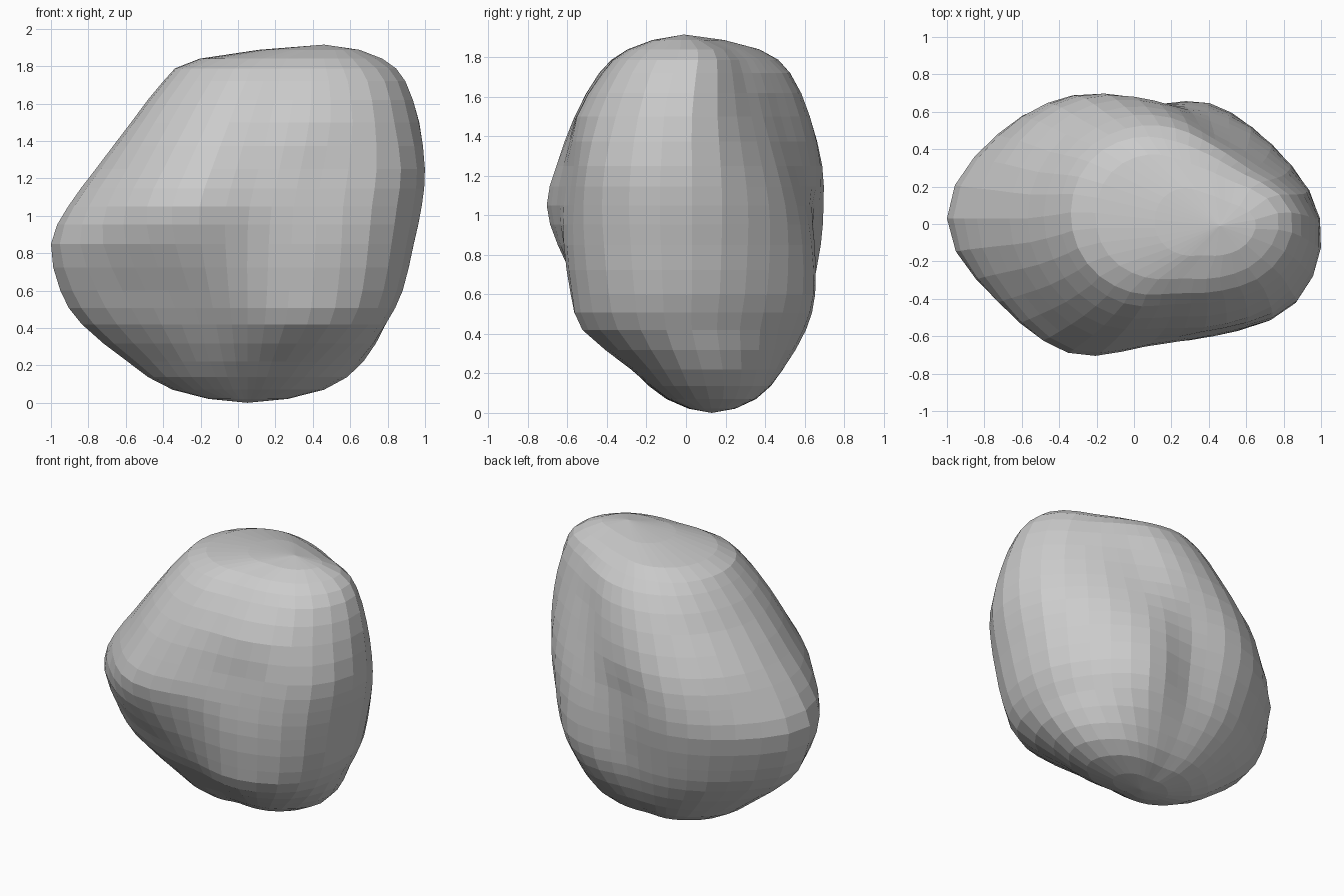
import bpy, bmesh
from math import sin, cos, tau

if "Cube" in bpy.data.objects:
    bpy.data.objects.remove(bpy.data.objects["Cube"])

# Cross-sections, bottom to top: height, then radii every 30 degrees from +x
SECTIONS = [
    (0.07, .41, .36, .27, .23, .27, .33, .40, .33, .25, .20, .24, .33),
    (0.22, .62, .56, .46, .41, .46, .55, .64, .49, .40, .35, .41, .53),
    (0.42, .74, .69, .65, .55, .63, .75, .885, .66, .51, .49, .64, .75),
    (0.60, .83, .76, .71, .58, .69, .83, 1.0, .77, .62, .58, .70, .84),
    (0.85, .89, .79, .70, .61, .75, .90, 1.05, .89, .77, .65, .73, .89),
    (1.05, .92, .78, .66, .62, .76, .87, .97, .88, .83, .685, .72, .91),
    (1.25, .885, .71, .60, .63, .74, .83, .87, .81, .77, .65, .69, .88),
    (1.50, .80, .60, .52, .58, .66, .71, .74, .71, .66, .585, .65, .77),
    (1.72, .67, .47, .42, .46, .53, .60, .62, .60, .55, .48, .53, .65),
    (1.84, .53, .33, .27, .28, .37, .45, .48, .47, .41, .36, .41, .50),
]
ROW_STEPS, COL_STEPS = 2, 3


def spline(a, b, c, d, t):
    return b + 0.5 * t * (c - a + t * (2*a - 5*b + 4*c - d + t * (3*(b - c) + d - a)))


def row(s):
    """Section as [z, centre x, centre y, radii...]; the axis leans with height."""
    z = s[0]
    cx = 0.05 + 0.238 * max(0, z - 1)
    cy = 0.03 + 0.25 * max(0, 0.42 - z) + 0.10 * max(0, z - 1.5)
    return [z, cx, cy, *s[1:]]


def mirrored(r):
    return r[:3] + [-v for v in r[3:]]


# Close both ends with poles; mirrored ghost rows make the caps rounded
body = [row(s) for s in SECTIONS]
bottom = [0.0, 0.05, 0.13] + [0] * 12
top = [1.915, 0.46, -0.01] + [0] * 12
rows = [mirrored(body[0]), bottom, *body, top, mirrored(body[-1])]

bm = bmesh.new()
rings = []
for i in range(1, len(rows) - 2):
    for k in range(ROW_STEPS):
        if i == 1 and k == 0:
            continue
        z, cx, cy, *rad = [spline(*q, k / ROW_STEPS) for q in zip(*rows[i-1:i+3])]
        ring = []
        for j in range(12 * COL_STEPS):
            n, f = divmod(j, COL_STEPS)
            r = spline(*[rad[(n + o) % 12] for o in (-1, 0, 1, 2)], f / COL_STEPS)
            a = tau * j / (12 * COL_STEPS)
            ring.append(bm.verts.new((cx + r * cos(a), cy + r * sin(a), z)))
        rings.append(ring)

# Skin the rings and fan the two poles
count = 12 * COL_STEPS
low, high = bm.verts.new((bottom[1], bottom[2], 0)), bm.verts.new((top[1], top[2], top[0]))
for j in range(count):
    n = (j + 1) % count
    for a, b in zip(rings, rings[1:]):
        bm.faces.new((a[j], a[n], b[n], b[j]))
    bm.faces.new((low, rings[0][n], rings[0][j]))
    bm.faces.new((high, rings[-1][j], rings[-1][n]))

# Soften the facets a little, as worn stone
bmesh.ops.smooth_vert(bm, verts=[v for v in bm.verts if 1.75 < v.co.z < 1.9],
                      factor=0.4, use_axis_x=True, use_axis_y=True, use_axis_z=True)
bmesh.ops.recalc_face_normals(bm, faces=bm.faces)

mesh = bpy.data.meshes.new("boulder")
bm.to_mesh(mesh)
bm.free()
bpy.context.collection.objects.link(bpy.data.objects.new("boulder", mesh))
